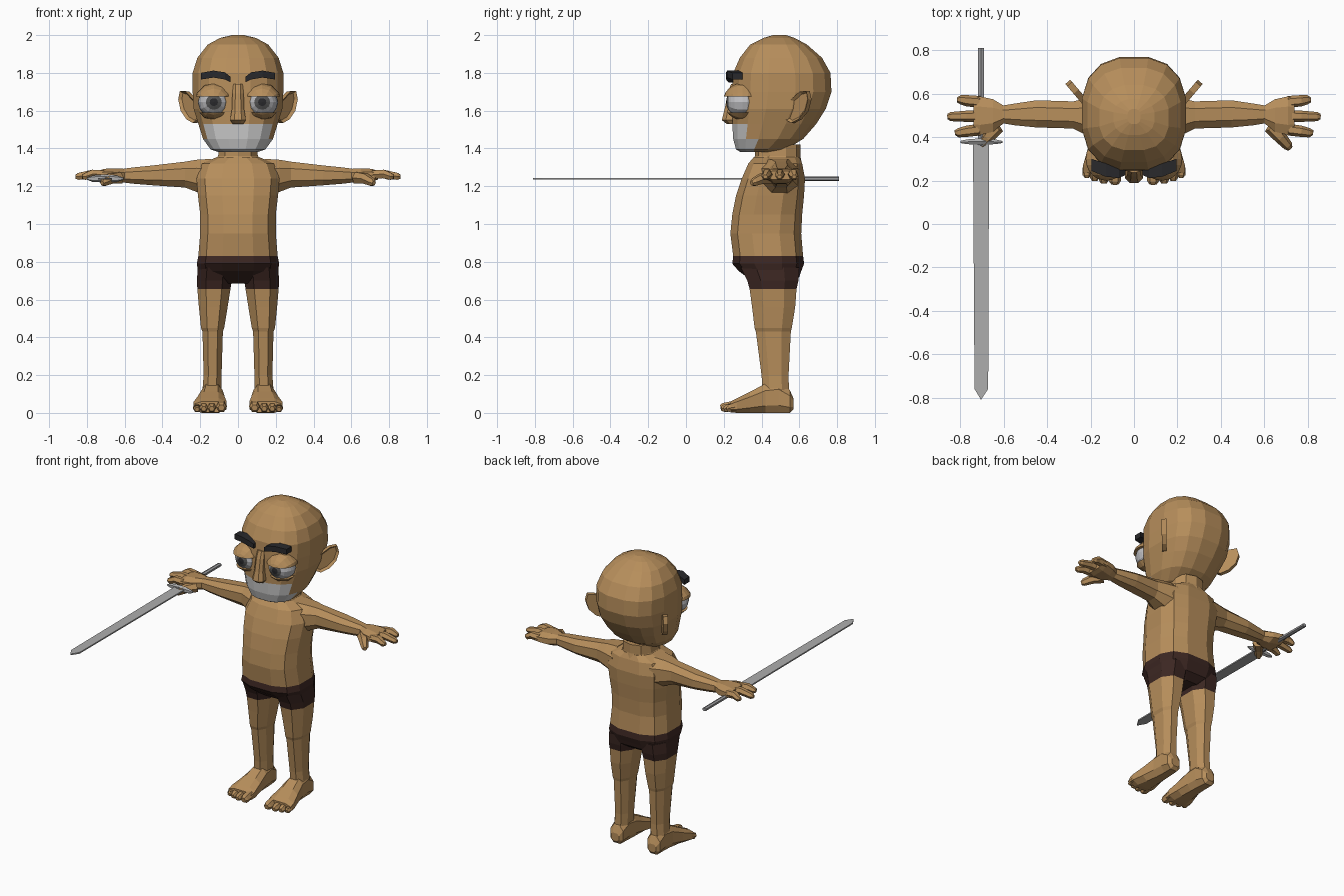
import bpy, bmesh, math
from mathutils import Vector, Matrix

cube = bpy.data.objects.get("Cube")
if cube:
    bpy.data.objects.remove(cube, do_unlink=True)


def material(name, r, g, b):
    m = bpy.data.materials.new(name)
    m.use_nodes = True
    m.diffuse_color = (r, g, b, 1)
    m.node_tree.nodes["Principled BSDF"].inputs["Base Color"].default_value = (r, g, b, 1)
    return m


SKIN = material("skin", .47, .27, .105)
SHORTS = material("dark_brown_cloth", .045, .02, .016)
BEARD = material("white_beard", .6, .6, .6)
WHITE = material("eye_white", .52, .52, .54)
IRIS = material("iris_grey", .09, .09, .09)
BLACK = material("brow_black", .022, .022, .025)
STEEL = material("steel", .42, .42, .42)
GRIP = material("grip_grey", .32, .32, .33)


def finish(name, bm, mats, rule=None, side=1):
    """Mirror to a side, colour the faces by rule and link the object."""
    for v in bm.verts:
        v.co.x *= side
    bmesh.ops.recalc_face_normals(bm, faces=bm.faces)
    if rule:
        for f in bm.faces:
            f.material_index = rule(f.calc_center_median())
    mesh = bpy.data.meshes.new(name)
    bm.to_mesh(mesh)
    bm.free()
    for m in mats:
        mesh.materials.append(m)
    ob = bpy.data.objects.new(name, mesh)
    bpy.context.collection.objects.link(ob)
    return ob


def skin_rings(bm, rings):
    rows = [[bm.verts.new(p) for p in r] for r in rings]
    n = len(rows[0])
    for a, b in zip(rows, rows[1:]):
        for i in range(n):
            j = (i + 1) % n
            bm.faces.new((a[i], a[j], b[j], b[i]))
    bm.faces.new(rows[0])
    bm.faces.new(rows[-1])


def loft(name, axis, stations, mats, n=8, power=.85, rule=None, side=1):
    """Stations hold the place on the axis, then the low and high of the other two axes."""
    order = {"x": (1, 2, 0), "y": (0, 2, 1), "z": (0, 1, 2)}[axis]
    top = math.cos(math.pi / n) ** power
    rings = []
    for t, a0, a1, b0, b1 in stations:
        ring = []
        for i in range(n):
            ang = math.tau * (i + .5) / n
            c, s = (math.copysign(abs(w) ** power, w) / top
                    for w in (math.cos(ang), math.sin(ang)))
            p = [0, 0, 0]
            p[order[0]] = (a0 + a1) / 2 + c * (a1 - a0) / 2
            p[order[1]] = (b0 + b1) / 2 + s * (b1 - b0) / 2
            p[order[2]] = t
            ring.append(p)
        rings.append(ring)
    bm = bmesh.new()
    skin_rings(bm, rings)
    return finish(name, bm, mats, rule, side)


def digit(name, points, radii, side):
    """A tapering six-sided finger or toe along a path."""
    pts = [Vector(p) for p in points]
    d = (pts[-1] - pts[0]).normalized()
    u = d.cross(Vector((0, 0, 1))).normalized()
    w = u.cross(d)
    angles = [math.tau * i / 6 for i in range(6)]
    rings = [[p + (u * math.cos(a) + w * math.sin(a)) * r for a in angles]
             for p, r in zip(pts, radii)]
    bm = bmesh.new()
    skin_rings(bm, rings)
    return finish(name, bm, [SKIN], side=side)


def ball(name, centre, radii, mats, rule=None, side=1, cut=None, keep=1):
    """Ellipsoid with its pole to the front, optionally cut by a level plane."""
    bm = bmesh.new()
    turn = (Matrix.Translation(centre) @ Matrix.Diagonal((*radii, 1))
            @ Matrix.Rotation(math.pi / 2, 4, "X"))
    bmesh.ops.create_uvsphere(bm, u_segments=12, v_segments=12, radius=1, matrix=turn)
    if cut:
        res = bmesh.ops.bisect_plane(bm, geom=bm.verts[:] + bm.edges[:] + bm.faces[:],
                                     plane_co=(0, 0, cut), plane_no=(0, 0, keep),
                                     clear_inner=True)
        edges = [e for e in res["geom_cut"] if isinstance(e, bmesh.types.BMEdge)]
        bmesh.ops.holes_fill(bm, edges=edges)
    return finish(name, bm, mats, rule, side)


def plate(name, outline, place, thick, mats, side=1, inset=0):
    """Outline placed in space, thickened both ways, with an optional sunk face."""
    bm = bmesh.new()
    face = bm.faces.new([bm.verts.new(place(a, b)) for a, b in outline])
    face.normal_update()
    nrm = face.normal.copy()
    for v in bm.verts:
        v.co -= nrm * thick / 2
    res = bmesh.ops.extrude_face_region(bm, geom=[face], use_keep_orig=True)
    for v in (g for g in res["geom"] if isinstance(g, bmesh.types.BMVert)):
        v.co += nrm * thick
    bmesh.ops.recalc_face_normals(bm, faces=bm.faces)
    if inset:
        front = min((f for f in bm.faces if len(f.verts) == len(outline)),
                    key=lambda f: f.calc_center_median().y)
        bmesh.ops.inset_individual(bm, faces=[front], thickness=inset, depth=-inset)
    return finish(name, bm, mats, side=side)


# Head, with the beard coloured on the lower front
loft("head", "z", [
    (1.38, -.10, .10, .29, .48), (1.395, -.145, .145, .265, .53),
    (1.45, -.185, .185, .25, .62), (1.53, -.21, .21, .245, .69),
    (1.61, -.235, .235, .245, .74), (1.70, -.24, .24, .245, .77),
    (1.80, -.24, .24, .25, .765), (1.88, -.215, .215, .285, .72),
    (1.95, -.16, .16, .34, .64), (1.985, -.095, .095, .41, .575),
    (2.0, -.03, .03, .46, .53)], [SKIN, BEARD], n=16, power=.8,
    rule=lambda c: int(c.z < 1.53 and c.y < .345))
loft("nose", "z", [
    (1.53, -.028, .028, .215, .27), (1.55, -.042, .042, .19, .27),
    (1.61, -.032, .032, .205, .27), (1.69, -.03, .03, .22, .28),
    (1.74, -.025, .025, .238, .28)], [SKIN], n=8)
loft("neck", "z", [(1.31, -.14, .14, .34, .61), (1.36, -.105, .105, .37, .6),
                   (1.42, -.10, .10, .37, .6)], [SKIN], n=10)

# Torso, with shorts below the waist
loft("torso", "z", [
    (.685, -.10, .10, .37, .55), (.72, -.195, .195, .32, .60),
    (.75, -.212, .212, .28, .61), (.79, -.218, .218, .245, .625),
    (.83, -.21, .21, .25, .62), (.95, -.2, .2, .235, .61),
    (1.05, -.2, .2, .245, .615), (1.15, -.212, .212, .265, .625),
    (1.24, -.22, .22, .295, .63), (1.32, -.19, .19, .33, .615),
    (1.355, -.11, .11, .36, .60)], [SKIN, SHORTS], n=12, power=.72,
    rule=lambda c: int(c.z < .83))

for side, word in ((1, "left_"), (-1, "right_")):
    # Eyes, lids and brows
    eye = Vector((.128, .30, 1.645))

    def eye_rule(c, s=side):
        r = math.hypot((c.x - s * eye.x) / .085, (c.z - eye.z) / .08)
        return 0 if c.y > eye.y or r > .51 else 1 if r > .25 else 2
    ball(word + "eyeball", eye, (.085, .088, .08), [WHITE, IRIS, BLACK], eye_rule, side)
    ball(word + "upper_lid", eye, (.103, .105, .102), [SKIN], None, side, 1.675, 1)
    ball(word + "lower_lid", eye, (.098, .1, .095), [SKIN], None, side, 1.59, -1)
    loft(word + "eyebrow", "x", [
        (.04, .225, .27, 1.75, 1.78), (.07, .212, .28, 1.765, 1.803),
        (.13, .218, .28, 1.775, 1.812), (.197, .245, .30, 1.765, 1.80)],
        [BLACK], n=4, power=.9, side=side)

    # Ear, slanting out and back
    plate(word + "ear", [(-.3, 1.56), (-.3, 1.65), (.1, 1.66), (.55, 1.70), (.9, 1.705),
                         (1, 1.66), (.85, 1.60), (.5, 1.555), (.1, 1.535)],
          lambda a, b: (.22 + .085 * a, .555 + .1 * a, b), .03, [SKIN], side, .014)

    # Arm and hand
    loft(word + "arm", "x", [
        (.14, .38, .60, 1.14, 1.345), (.22, .41, .58, 1.17, 1.34),
        (.28, .44, .565, 1.193, 1.33), (.45, .445, .57, 1.205, 1.31),
        (.55, .455, .555, 1.213, 1.30), (.61, .465, .545, 1.22, 1.292)], [SKIN], side=side)
    loft(word + "palm", "x", [
        (.60, .465, .545, 1.22, 1.292), (.65, .425, .575, 1.215, 1.295),
        (.71, .41, .588, 1.225, 1.292), (.74, .415, .583, 1.235, 1.28)], [SKIN], side=side)
    for finger, y, tip_x, tip_y in (("little", .563, .815, .573), ("middle", .498, .86, .495),
                                    ("index", .435, .825, .42)):
        digit(word + finger + "_finger",
              [(.71, y, 1.26), (.77, (y + tip_y) / 2, 1.265), (tip_x - .015, tip_y, 1.252),
               (tip_x, tip_y, 1.25)], (.027, .026, .021, .012), side)
    digit(word + "thumb", [(.63, .45, 1.245), (.675, .40, 1.24), (.71, .36, 1.222),
                           (.72, .347, 1.217)], (.035, .03, .023, .013), side)

    # Leg, with the shorts' leg at the top
    loft(word + "leg", "z", [
        (.77, .03, .212, .29, .60), (.70, .033, .218, .325, .595),
        (.655, .04, .215, .337, .585), (.56, .055, .207, .35, .578),
        (.45, .073, .196, .363, .56), (.43, .08, .188, .37, .555),
        (.20, .087, .182, .40, .543), (.12, .088, .188, .405, .545)],
        [SKIN, SHORTS], rule=lambda c: int(c.z > .655), side=side)

    # Foot and toes
    loft(word + "foot", "y", [
        (.57, .11, .17, .02, .075), (.55, .092, .188, 0, .12), (.49, .085, .19, 0, .165),
        (.42, .08, .195, 0, .155), (.34, .07, .215, 0, .112), (.27, .06, .235, 0, .078),
        (.235, .063, .235, .003, .06)], [SKIN], power=.75, side=side)
    for i, (x, tip, r) in enumerate(((.088, .183, .029), (.139, .188, .024),
                                     (.181, .2, .023), (.217, .215, .021))):
        digit(word + "toe_" + str(i + 1),
              [(x, .26, r + .01), (x, .225, r + .004), (x, tip + .015, r), (x, tip, r - .002)],
              (r, r, r * .95, r * .6), side)

# Sword in the right hand
plate("sword_blade", [(-.742, .38), (-.735, -.76), (-.705, -.81), (-.672, -.76), (-.668, .38)],
      lambda a, b: (a, b, 1.24), .009, [STEEL])
loft("sword_grip", "y", [(.36, -.72, -.69, 1.23, 1.252), (.81, -.718, -.692, 1.23, 1.25)],
     [GRIP], n=6)
loft("sword_guard", "x", [
    (-.80, .373, .383, 1.235, 1.245), (-.77, .368, .39, 1.225, 1.255),
    (-.705, .365, .395, 1.222, 1.26), (-.64, .368, .39, 1.225, 1.255),
    (-.607, .373, .383, 1.235, 1.245)], [STEEL], n=6)
